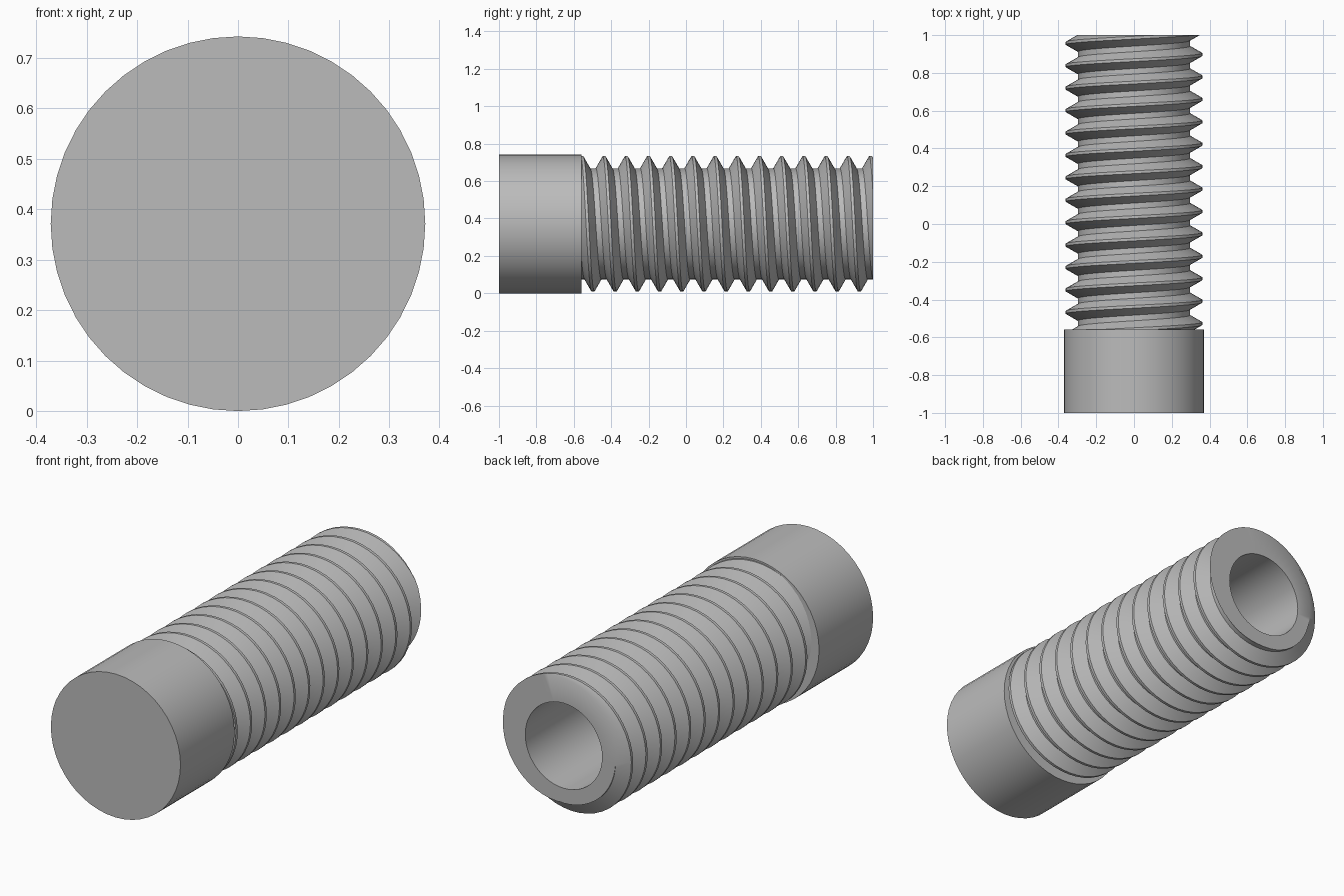
import bpy, bmesh, math

cube = bpy.data.objects.get("Cube")
if cube:
    bpy.data.objects.remove(cube, do_unlink=True)

HEAD_R, CREST_R, ROOT_R, BORE_R = 0.371, 0.362, 0.297, 0.22
FRONT, SHOULDER, BACK = -1.0, -0.558, 1.0
PITCH, PHASE = 0.1187, -0.438
SIDES = 48

steel = bpy.data.materials.new("grey steel")
steel.use_nodes = True
colour = (0.5, 0.5, 0.5, 1)
steel.diffuse_color = colour
steel.node_tree.nodes["Principled BSDF"].inputs["Base Color"].default_value = colour


def point(r, a, y):
    """Point around the long axis; the angle runs from the top towards +x."""
    return (r * math.sin(a), y, HEAD_R + r * math.cos(a))


def ring(bm, r, y):
    return [bm.verts.new(point(r, math.tau * j / SIDES, y)) for j in range(SIDES)]


def tube(bm, a, b):
    return [bm.faces.new((a[j], a[j - 1], b[j - 1], b[j])) for j in range(SIDES)]


def finish(bm, name):
    bmesh.ops.recalc_face_normals(bm, faces=bm.faces)
    mesh = bpy.data.meshes.new(name)
    bm.to_mesh(mesh)
    bm.free()
    obj = bpy.data.objects.new(name, mesh)
    bpy.context.collection.objects.link(obj)
    mesh.materials.append(steel)
    bpy.ops.object.select_all(action="DESELECT")
    obj.select_set(True)
    bpy.context.view_layer.objects.active = obj
    bpy.ops.object.shade_smooth_by_angle(angle=math.radians(30))
    return obj


# Plain cylindrical head
bm = bmesh.new()
front, back = ring(bm, HEAD_R, FRONT), ring(bm, HEAD_R, SHOULDER)
tube(bm, front, back)
bm.faces.new(front)
bm.faces.new(back)
finish(bm, "head")

# Helical thread: flat crest, flank, flat root, flank for each turn
profile = [(-1 / 16, CREST_R), (1 / 16, CREST_R), (3 / 8, ROOT_R), (5 / 8, ROOT_R)]
bm = bmesh.new()
columns = []
for j in range(SIDES):
    columns.append([
        bm.verts.new(point(r, math.tau * j / SIDES,
                           PHASE + PITCH * (turn + offset + j / SIDES)))
        for turn in range(-4, 16) for offset, r in profile])
for j, column in enumerate(columns):
    # The last column joins the first one a full turn further on
    following = columns[j + 1] if j + 1 < SIDES else columns[0][len(profile):]
    for i in range(len(following) - 1):
        if i + 1 < len(column):
            bm.faces.new((column[i], following[i], following[i + 1], column[i + 1]))

# Trim the thread square at the shoulder and at the open end
for y, side in ((SHOULDER, -1), (BACK, 1)):
    bmesh.ops.bisect_plane(bm, geom=bm.verts[:] + bm.edges[:] + bm.faces[:],
                           plane_co=(0, y, 0), plane_no=(0, side, 0), clear_outer=True)

# Bore and the flat end face around it
tube(bm, ring(bm, BORE_R, SHOULDER), ring(bm, BORE_R, BACK))
rim = [e for e in bm.edges
       if e.is_boundary and all(abs(v.co.y - BACK) < 1e-4 for v in e.verts)]
bmesh.ops.triangle_fill(bm, edges=rim, use_beauty=True, normal=(0, 1, 0))
finish(bm, "threaded_shaft")
